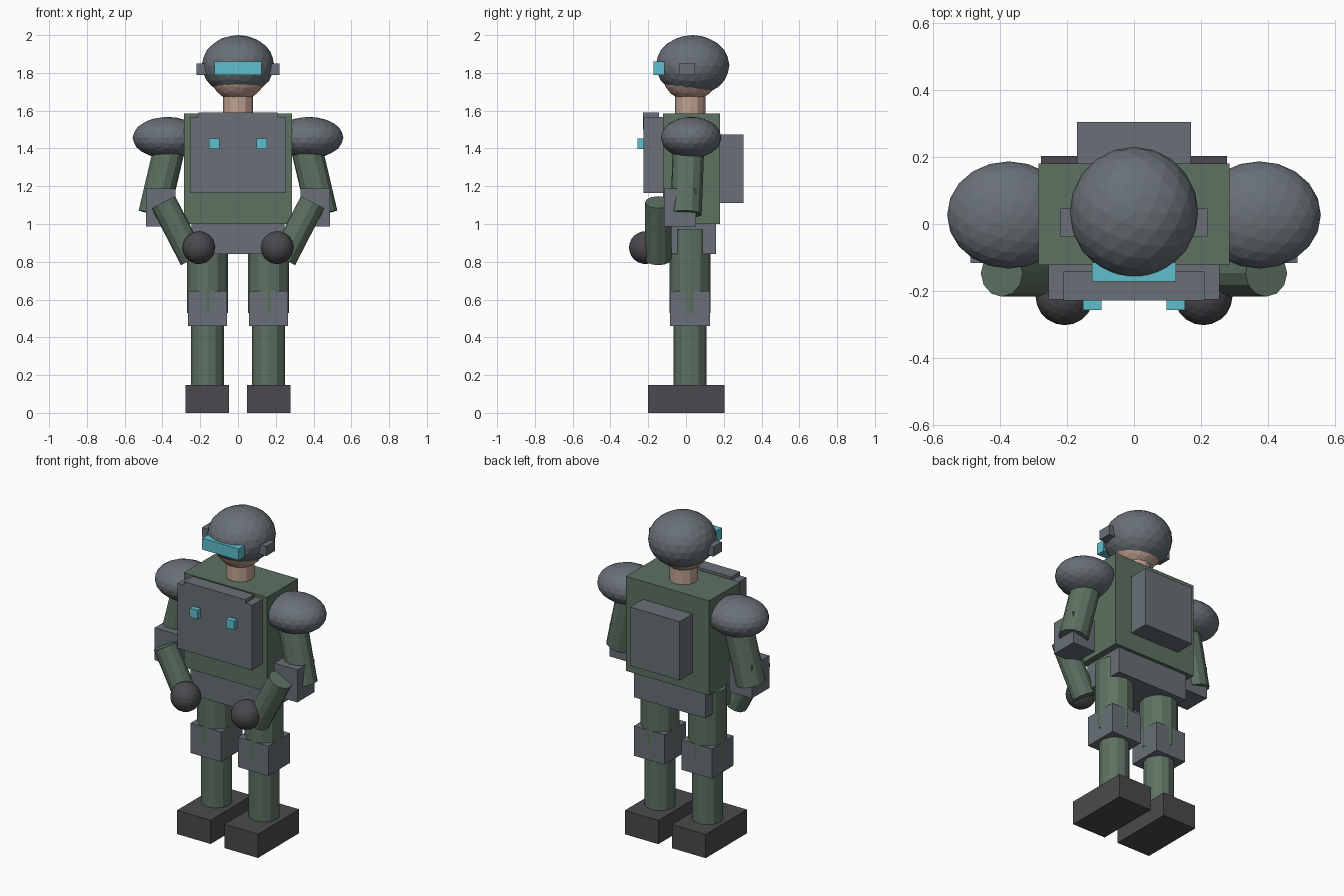
import bpy
from mathutils import Vector

cube = bpy.data.objects.get("Cube")
if cube:
    bpy.data.objects.remove(cube, do_unlink=True)


def material(name, rgb):
    mat = bpy.data.materials.new(name)
    mat.use_nodes = True
    colour = (*rgb, 1)
    mat.diffuse_color = colour
    mat.node_tree.nodes["Principled BSDF"].inputs["Base Color"].default_value = colour
    return mat


green = material("fatigue green", (0.11, 0.165, 0.12))
grey = material("armour grey", (0.14, 0.163, 0.183))
dark = material("dark rubber", (0.07, 0.066, 0.074))
cyan = material("glowing cyan", (0.115, 0.52, 0.61))
skin = material("skin", (0.53, 0.36, 0.285))


def finish(name, mat):
    obj = bpy.context.object
    obj.name = name
    obj.data.name = name
    obj.data.materials.append(mat)
    return obj


def box(name, mat, xs, ys, zs):
    """Box given by its low and high limit on each axis."""
    spans = (xs, ys, zs)
    bpy.ops.mesh.primitive_cube_add(size=1, location=[(a + b) / 2 for a, b in spans])
    bpy.context.object.scale = [abs(b - a) for a, b in spans]
    return finish(name, mat)


def ball(name, mat, centre, radii):
    bpy.ops.mesh.primitive_ico_sphere_add(subdivisions=3, radius=1, location=centre)
    bpy.context.object.scale = radii
    return finish(name, mat)


def rod(name, mat, start, end, radius, sides=12):
    """Cylinder running between two points."""
    start, end = Vector(start), Vector(end)
    axis = end - start
    bpy.ops.mesh.primitive_cylinder_add(
        vertices=sides, radius=radius, depth=axis.length, location=(start + end) / 2,
        rotation=axis.to_track_quat("Z", "Y").to_euler())
    return finish(name, mat)


# Head and helmet
ball("head", skin, (0, 0.022, 1.8), (0.15, 0.15, 0.15))
ball("helmet", grey, (0, 0.035, 1.84), (0.192, 0.195, 0.16))
box("visor", cyan, (-0.125, 0.125), (-0.172, -0.115), (1.79, 1.86))
rod("neck", skin, (0, 0.022, 1.55), (0, 0.022, 1.7), 0.08)

# Torso
box("torso", green, (-0.285, 0.285), (-0.123, 0.18), (1.0, 1.585))
box("chest_plate", grey, (-0.255, 0.255), (-0.226, -0.12), (1.165, 1.567))
box("collar_plate", grey, (-0.21, 0.21), (-0.228, -0.142), (1.5, 1.59))
box("backpack", grey, (-0.17, 0.17), (0.17, 0.304), (1.11, 1.473))
box("pelvis", grey, (-0.245, 0.245), (-0.115, 0.16), (0.84, 1.002))

# Paired parts
for side, s in (("left", 1), ("right", -1)):
    box(side + "_earpiece", grey, (s * 0.15, s * 0.22), (-0.037, 0.047), (1.79, 1.85))
    box(side + "_chest_light", cyan, (s * 0.097, s * 0.153), (-0.257, -0.2), (1.398, 1.453))

    # Arm
    ball(side + "_shoulder_pad", grey, (s * 0.374, 0.027, 1.457), (0.184, 0.16, 0.11))
    rod(side + "_upper_arm", green, (s * 0.352, 0.015, 1.45), (s * 0.445, 0, 1.053), 0.084)
    box(side + "_elbow_guard", grey, (s * 0.33, s * 0.488), (-0.117, 0.053), (0.987, 1.188))
    rod(side + "_forearm", green, (s * 0.395, -0.147, 1.115), (s * 0.24, -0.147, 0.814), 0.07)
    ball(side + "_hand", dark, (s * 0.207, -0.215, 0.875), (0.087, 0.087, 0.087))

    # Leg
    x, y = s * 0.162, 0.022
    rod(side + "_thigh", green, (x, y, 0.53), (x, y, 0.97), 0.109)
    box(side + "_knee_guard", grey, (x - 0.104, x + 0.104), (y - 0.106, y + 0.106), (0.46, 0.645))
    rod(side + "_shin", green, (x, y, 0.13), (x, y, 0.55), 0.087)
    box(side + "_boot", dark, (x - 0.115, x + 0.115), (-0.2, 0.203), (0, 0.147))
